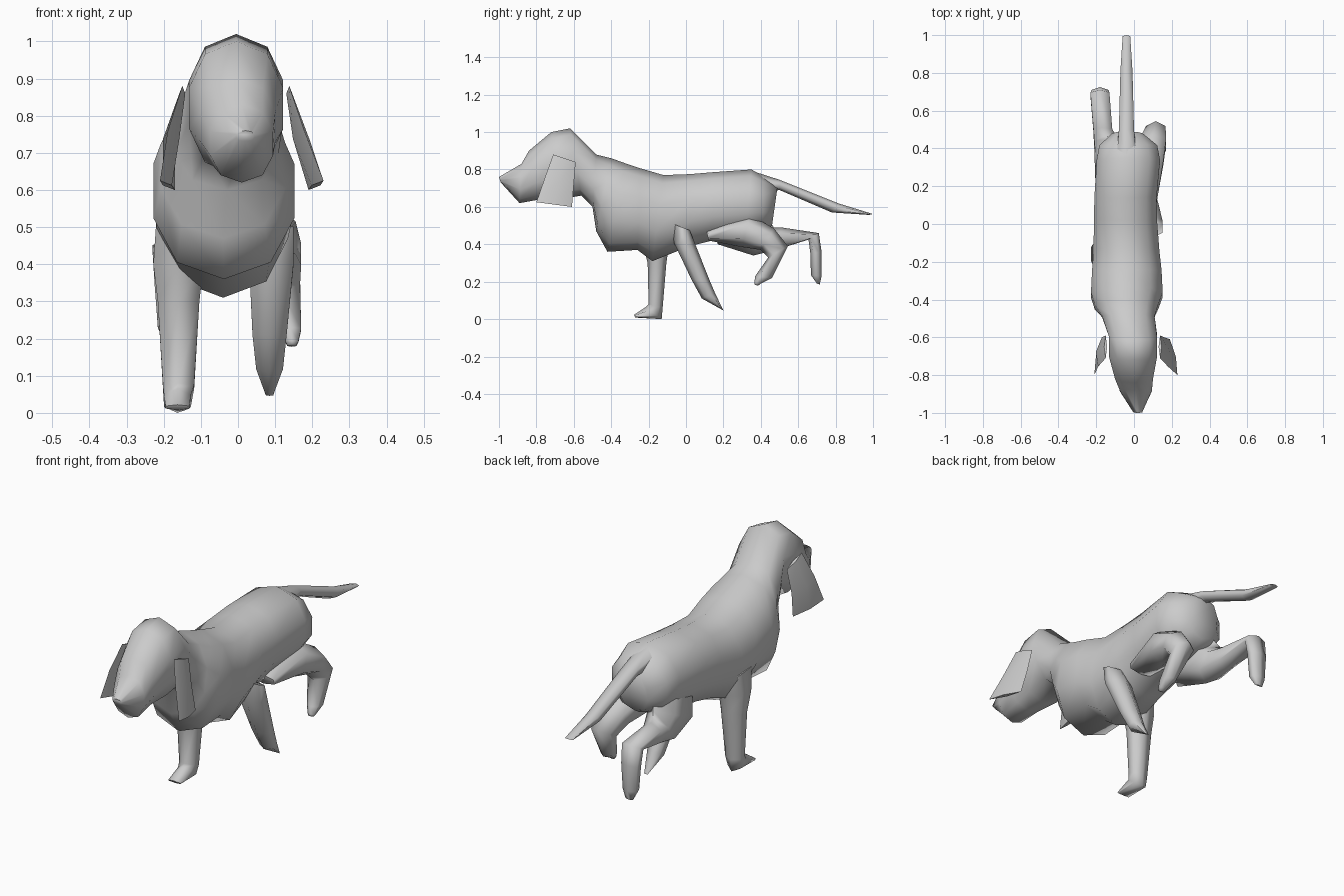
import bpy, bmesh, math


def loft(name, stations, sides=6, full=1.0, smooth=75):
    """Skin rings; each ring: x, half width, upper edge (y, z), lower edge (y, z), optional x skew."""
    verts, faces = [], []
    for x, w, (y1, z1), (y2, z2), *skew in stations:
        k = skew[0] if skew else 0.0
        for i in range(sides):
            a = math.pi / 2 + 2 * math.pi * i / sides
            c, s = math.cos(a), math.sin(a)
            c = math.copysign(abs(c) ** full, c) if abs(c) > 1e-6 else 0.0
            if sides == 6:
                c /= math.cos(math.pi / 6)
            t = (1 - s) / 2
            verts.append((x + w * c + k * s, y1 + (y2 - y1) * t, z1 + (z2 - z1) * t))
    for r in range(len(stations) - 1):
        for i in range(sides):
            j = (i + 1) % sides
            a, b = r * sides, (r + 1) * sides
            faces.append((a + i, a + j, b + j, b + i))
    faces.append(tuple(range(sides))[::-1])
    faces.append(tuple(range(len(verts) - sides, len(verts))))
    me = bpy.data.meshes.new(name)
    me.from_pydata(verts, [], faces)
    bm = bmesh.new()
    bm.from_mesh(me)
    bmesh.ops.recalc_face_normals(bm, faces=bm.faces)
    bm.to_mesh(me)
    bm.free()
    ob = bpy.data.objects.new(name, me)
    bpy.context.collection.objects.link(ob)
    bpy.ops.object.select_all(action='DESELECT')
    ob.select_set(True)
    bpy.context.view_layer.objects.active = ob
    bpy.ops.object.shade_smooth_by_angle(angle=math.radians(smooth))
    return ob


# Head, neck and trunk in one skin, nose to rump
loft("body", [
    (0.02, 0.025, (-1.00, 0.76), (-0.99, 0.73)),
    (0.01, 0.088, (-0.88, 0.83), (-0.89, 0.62)),
    (0.00, 0.105, (-0.84, 0.90), (-0.78, 0.64)),
    (-0.005, 0.132, (-0.72, 1.00), (-0.68, 0.64)),
    (-0.005, 0.132, (-0.62, 1.02), (-0.56, 0.66)),
    (-0.03, 0.145, (-0.48, 0.88), (-0.50, 0.60)),
    (-0.04, 0.175, (-0.40, 0.86), (-0.48, 0.47)),
    (-0.038, 0.198, (-0.33, 0.835), (-0.42, 0.36)),
    (-0.038, 0.192, (-0.24, 0.805), (-0.26, 0.37)),
    (-0.04, 0.182, (-0.12, 0.77), (-0.18, 0.31)),
    (-0.045, 0.174, (0.02, 0.775), (0.02, 0.39)),
    (-0.045, 0.172, (0.14, 0.785), (0.14, 0.42)),
    (-0.03, 0.175, (0.35, 0.80), (0.32, 0.44)),
    (-0.03, 0.16, (0.42, 0.76), (0.41, 0.47)),
    (-0.035, 0.085, (0.49, 0.71), (0.46, 0.50)),
], sides=10, full=0.85)

# Tail
loft("tail", [
    (-0.04, 0.05, (0.36, 0.79), (0.42, 0.68)),
    (-0.04, 0.04, (0.50, 0.745), (0.50, 0.69)),
    (-0.04, 0.032, (0.82, 0.617), (0.78, 0.57)),
    (-0.04, 0.02, (1.00, 0.562), (0.98, 0.557)),
])

# Hanging ears (thin, creased, flared at the bottom front)
for side, s, x_top, x_mid, x_low in (("right", 1, 0.138, 0.17, 0.21),
                                     ("left", -1, -0.15, -0.18, -0.19)):
    loft(side + "_ear", [
        (x_top, 0.008, (-0.71, 0.88), (-0.59, 0.84)),
        (x_mid, 0.022, (-0.755, 0.755), (-0.60, 0.72), 0.010 * s),
        (x_low, 0.012, (-0.80, 0.625), (-0.61, 0.60), 0.02 * s),
    ], sides=4, smooth=50)

# Planted front leg with forward paw
loft("left_front_leg", [
    (-0.15, 0.07, (-0.26, 0.52), (-0.06, 0.50)),
    (-0.16, 0.068, (-0.23, 0.40), (-0.09, 0.40)),
    (-0.16, 0.056, (-0.205, 0.30), (-0.105, 0.30)),
    (-0.16, 0.042, (-0.20, 0.08), (-0.125, 0.06)),
    (-0.163, 0.036, (-0.215, 0.065), (-0.13, 0.0)),
    (-0.163, 0.032, (-0.28, 0.022), (-0.27, 0.008)),
])

# Front leg swept back
loft("right_front_leg", [
    (0.10, 0.05, (-0.07, 0.51), (0.02, 0.475)),
    (0.09, 0.06, (-0.065, 0.41), (0.05, 0.40)),
    (0.085, 0.046, (0.03, 0.21), (0.125, 0.21)),
    (0.085, 0.036, (0.085, 0.11), (0.155, 0.14)),
    (0.085, 0.01, (0.193, 0.05), (0.20, 0.046)),
])

# Hind leg tucked under: flank fold, thigh, hock, paw
loft("right_hind_leg", [
    (0.06, 0.06, (0.11, 0.47), (0.12, 0.42)),
    (0.075, 0.08, (0.34, 0.56), (0.30, 0.385)),
    (0.10, 0.07, (0.47, 0.485), (0.40, 0.37)),
    (0.115, 0.052, (0.545, 0.39), (0.44, 0.33)),
    (0.14, 0.03, (0.46, 0.22), (0.37, 0.23)),
    (0.145, 0.018, (0.40, 0.19), (0.365, 0.195)),
    (0.145, 0.012, (0.385, 0.178), (0.365, 0.185)),
])

# Hind leg stretched back: thigh, shank, hock, paw
loft("left_hind_leg", [
    (-0.11, 0.07, (0.40, 0.62), (0.14, 0.50)),
    (-0.13, 0.075, (0.45, 0.52), (0.17, 0.40)),
    (-0.145, 0.065, (0.47, 0.49), (0.36, 0.34)),
    (-0.165, 0.05, (0.51, 0.49), (0.48, 0.37)),
    (-0.18, 0.05, (0.71, 0.46), (0.655, 0.425)),
    (-0.18, 0.045, (0.725, 0.36), (0.665, 0.35)),
    (-0.18, 0.036, (0.725, 0.23), (0.668, 0.235)),
    (-0.18, 0.02, (0.715, 0.185), (0.70, 0.19)),
])
